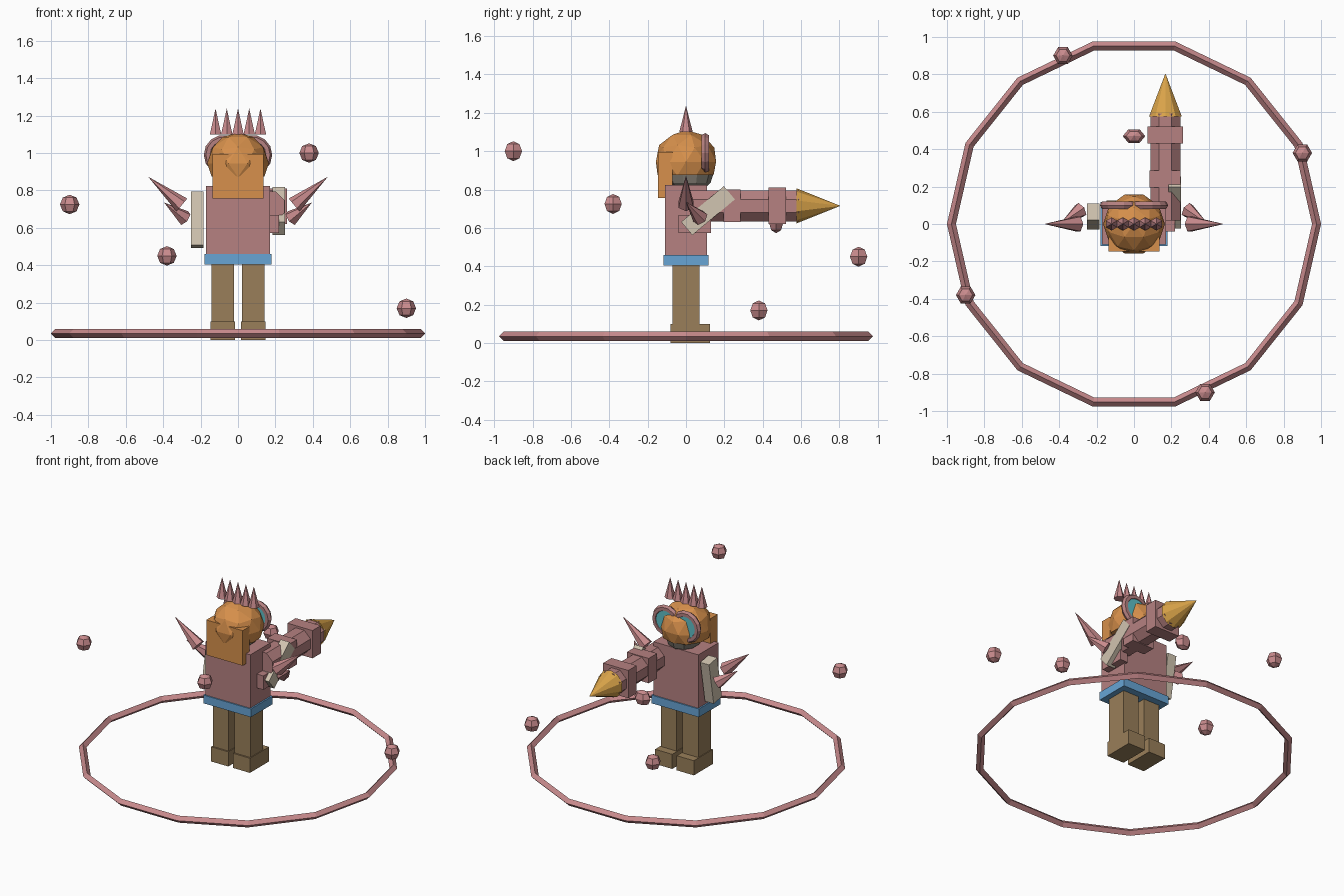
import bpy, bmesh, math
from mathutils import Vector, Matrix

cube = bpy.data.objects.get("Cube")
if cube:
    bpy.data.objects.remove(cube, do_unlink=True)


def material(name, r, g, b):
    m = bpy.data.materials.new(name)
    m.use_nodes = True
    col = [(c / 255) ** 2.2 for c in (r, g, b)] + [1]
    m.diffuse_color = col
    m.node_tree.nodes["Principled BSDF"].inputs["Base Color"].default_value = col
    return m


MAUVE = material("mauve", 180, 128, 128)
PINK = material("dusty pink", 200, 138, 140)
ORANGE = material("hair orange", 214, 143, 77)
BLUE = material("belt blue", 103, 163, 212)
BROWN = material("trouser brown", 152, 126, 90)
GOLD = material("gold", 218, 163, 75)
BEIGE = material("arm beige", 208, 195, 175)
GREY = material("face grey", 130, 125, 115)
CYAN = material("lens cyan", 95, 190, 198)


def finish(name, bm, mat, matrix=Matrix()):
    bm.transform(matrix)
    mesh = bpy.data.meshes.new(name)
    bm.to_mesh(mesh)
    bm.free()
    mesh.materials.append(mat)
    ob = bpy.data.objects.new(name, mesh)
    bpy.context.collection.objects.link(ob)
    return ob


def box(name, mat, center, size, tilt=0):
    bm = bmesh.new()
    bmesh.ops.create_cube(bm, size=1)
    finish(name, bm, mat, Matrix.Translation(center)
           @ Matrix.Rotation(math.radians(tilt), 4, 'X') @ Matrix.Diagonal((*size, 1)))


def spike(name, mat, base, tip, r1, r2=0, sides=6, twist=0):
    # Cone or prism running from base to tip
    base, tip = Vector(base), Vector(tip)
    axis = tip - base
    bm = bmesh.new()
    bmesh.ops.create_cone(bm, cap_ends=True, segments=sides, radius1=r1,
                          radius2=r2, depth=axis.length)
    finish(name, bm, mat, Matrix.Translation((base + tip) / 2)
           @ axis.to_track_quat('Z', 'Y').to_matrix().to_4x4()
           @ Matrix.Rotation(math.radians(twist), 4, 'Z'))


def ball(name, mat, center, size, u=6, v=4, twist=30):
    bm = bmesh.new()
    bmesh.ops.create_uvsphere(bm, u_segments=u, v_segments=v, radius=1)
    finish(name, bm, mat, Matrix.Translation(center) @ Matrix.Diagonal((*size, 1))
           @ Matrix.Rotation(math.radians(twist), 4, 'Z'))


def torus(name, mat, center, major, minor, sides, section, tilt=0):
    bm = bmesh.new()
    loops = []
    for i in range(sides):
        a = math.tau * i / sides
        loop = []
        for j in range(section):
            b = math.tau * j / section
            r = major + minor * math.cos(b)
            loop.append(bm.verts.new((r * math.cos(a), r * math.sin(a), minor * math.sin(b))))
        loops.append(loop)
    for i in range(sides):
        p, q = loops[i], loops[(i + 1) % sides]
        for j in range(section):
            k = (j + 1) % section
            bm.faces.new((p[j], q[j], q[k], p[k]))
    return finish(name, bm, mat, Matrix.Translation(center)
                  @ Matrix.Rotation(math.radians(tilt), 4, 'X'))


# Ground ring and floating orbs circling it
torus("ground_ring", PINK, (0, 0, 0.035), 0.976, 0.024, 14, 4)
for i, p in enumerate([(0.38, -0.9, 1.0), (-0.9, -0.38, 0.725),
                       (-0.38, 0.9, 0.45), (0.9, 0.38, 0.17)]):
    ball(f"orb_{i + 1}", PINK, p, (0.052, 0.052, 0.052))

# Torso and belt
box("torso", MAUVE, (0, 0, 0.64), (0.34, 0.22, 0.37))
box("belt", BLUE, (0, 0, 0.432), (0.36, 0.236, 0.056))

# Paired parts: legs, boots, shoulder spikes, goggles
for side, s in (("left", 1), ("right", -1)):
    box(f"{side}_leg", BROWN, (s * 0.082, 0, 0.21), (0.12, 0.14, 0.4))
    box(f"{side}_boot", BROWN, (s * 0.082, 0.022, 0.05), (0.13, 0.205, 0.1))
    spike(f"{side}_large_spike", PINK, (s * 0.3, 0, 0.722), (s * 0.48, 0, 0.873), 0.045)
    spike(f"{side}_small_spike", PINK, (s * 0.285, 0.075, 0.652), (s * 0.395, 0, 0.735), 0.043)
    torus(f"{side}_goggle_rim", MAUVE, (s * 0.076, 0.1, 0.99), 0.085, 0.022, 14, 6, 90)
    spike(f"{side}_lens", CYAN, (s * 0.076, 0.085, 0.99), (s * 0.076, 0.115, 0.99), 0.078, 0.078, 14)
    ball(f"{side}_pupil", ORANGE, (s * 0.05, 0.13, 0.935), (0.016, 0.016, 0.016))

# Head: grey face under a faceted cap of hair with a hanging back panel
ball("face", GREY, (0, 0.02, 0.89), (0.115, 0.125, 0.11), 10, 6, 0)
bm = bmesh.new()
bmesh.ops.create_icosphere(bm, subdivisions=2, radius=0.165)
bmesh.ops.rotate(bm, verts=bm.verts, matrix=Matrix.Rotation(math.radians(18), 3, 'Z'))
cut = bmesh.ops.bisect_plane(bm, geom=bm.verts[:] + bm.edges[:] + bm.faces[:],
                             plane_co=(0, 0, -0.07), plane_no=(0, 0, -1), clear_outer=True)
bmesh.ops.contextual_create(bm, geom=[e for e in cut["geom_cut"]
                                      if isinstance(e, bmesh.types.BMEdge)])
finish("hair_cap", bm, ORANGE, Matrix.Translation((0, 0, 0.945)))
box("hair_back", ORANGE, (0, -0.108, 0.876), (0.275, 0.076, 0.24))

# Row of crest spikes
for i in range(5):
    x = (i - 2) * 0.06
    spike(f"crest_spike_{i + 1}", PINK, (x, 0, 1.1), (x, 0, 1.238), 0.035)

# Arms: one hanging, one bent forward to carry the launcher
box("right_arm", BEIGE, (-0.218, 0.04, 0.643), (0.066, 0.09, 0.29), -10)
box("left_arm", BEIGE, (0.218, 0.115, 0.69), (0.066, 0.09, 0.29), -50)
box("left_elbow", MAUVE, (0.19, 0.045, 0.62), (0.06, 0.17, 0.095))

# Shoulder launcher: octagonal barrel, square collars, golden warhead
spike("barrel", MAUVE, (0.168, 0.02, 0.715), (0.168, 0.59, 0.715), 0.087, 0.087, 8, 22.5)
box("rear_collar", MAUVE, (0.165, 0.24, 0.715), (0.165, 0.09, 0.17))
box("front_collar", MAUVE, (0.168, 0.475, 0.715), (0.19, 0.09, 0.19))
spike("warhead", GOLD, (0.168, 0.575, 0.715), (0.168, 0.805, 0.715), 0.092, 0, 10)
ball("grip_knob", PINK, (0, 0.47, 0.625), (0.06, 0.042, 0.052))
